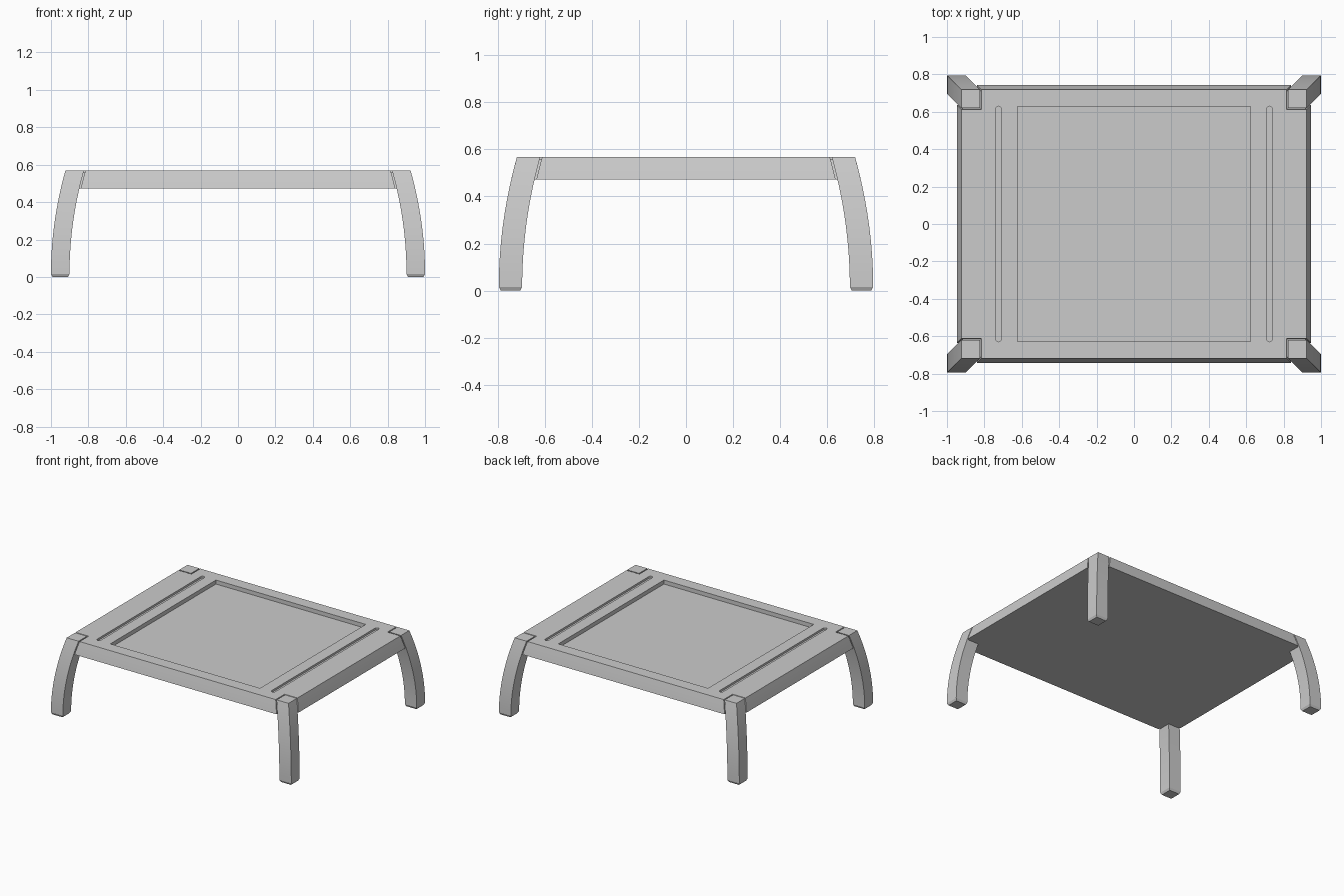
import bpy, bmesh, math

if "Cube" in bpy.data.objects:
    bpy.data.objects.remove(bpy.data.objects["Cube"])

TOP, BOTTOM, FOOT = 0.568, 0.473, 0.016
OX, OY, W = 1.0, 0.795, 0.099      # outer leg corner at the floor, leg width
LEAN, GAP = 0.077, 0.008           # inward sweep at the top, joint groove width


def lean(z):
    return LEAN * (max(z - FOOT, 0) / (TOP - FOOT)) ** 2


def loft(name, rings, smooth=False):
    """Closed solid through a stack of equal-length point rings."""
    bm = bmesh.new()
    loops = [[bm.verts.new(p) for p in r] for r in rings]
    n = len(loops[0])
    for a, b in zip(loops, loops[1:]):
        for i in range(n):
            j = (i + 1) % n
            bm.faces.new((a[i], a[j], b[j], b[i]))
    bm.faces.new(loops[0][::-1])
    bm.faces.new(loops[-1])
    bmesh.ops.recalc_face_normals(bm, faces=bm.faces)
    me = bpy.data.meshes.new(name)
    bm.to_mesh(me)
    bm.free()
    ob = bpy.data.objects.new(name, me)
    bpy.context.collection.objects.link(ob)
    if smooth:
        bpy.ops.object.select_all(action='DESELECT')
        ob.select_set(True)
        bpy.context.view_layer.objects.active = ob
        bpy.ops.object.shade_smooth_by_angle(angle=math.radians(25))
    return ob


def rect(x0, x1, y0, y1, z):
    return [(x0, y0, z), (x1, y0, z), (x1, y1, z), (x0, y1, z)]


def leg_ring(z, sx, sy, out=0.0, inn=0.0):
    """Leg section at height z; out / inn move its outer / inner faces outward / inward."""
    d = lean(z)
    return rect(sx * (OX - d + out), sx * (OX - d - W - inn),
                sy * (OY - d + out), sy * (OY - d - W - inn), z)


def steps(z0, z1, n):
    return [z0 + (z1 - z0) * i / n for i in range(n + 1)]


def cut(ob, cutter):
    cutter.hide_render = True
    m = ob.modifiers.new("cut", 'BOOLEAN')
    m.operation, m.solver, m.object = 'DIFFERENCE', 'EXACT', cutter
    bpy.context.view_layer.objects.active = ob
    bpy.ops.object.modifier_apply(modifier=m.name)
    bpy.data.objects.remove(cutter)


# Table top, its edges following the sweep of the legs
slab = loft("table_top", [rect(-OX + lean(z), OX - lean(z), -OY + lean(z), OY - lean(z), z)
                          for z in steps(BOTTOM, TOP, 4)])

# Square recess in the middle
cut(slab, loft("recess_cutter", [rect(-0.623, 0.623, -0.628, 0.628, z) for z in (TOP - 0.03, 0.7)]))

# Thin round-ended grooves at either side
for s in (-1, 1):
    r, ends = 0.015, []
    for k in range(14):
        a = math.pi * (k % 7) / 6 + (math.pi if k > 6 else 0)
        ends.append((s * 0.725 + r * math.cos(a), (0.615 if k < 7 else -0.615) + r * math.sin(a)))
    cut(slab, loft("groove_cutter", [[(x, y, z) for x, y in ends] for z in (TOP - 0.015, 0.7)]))

# Legs, each with a tapered foot and a shallow joint groove against the top
for fx, sx in (("left", -1), ("right", 1)):
    for fy, sy in (("front", -1), ("back", 1)):
        tag = fy + "_" + fx
        cut(slab, loft("joint_cutter", [leg_ring(z, sx, sy, 0.05, GAP)
                                        for z in [0.42] + steps(BOTTOM, TOP, 4) + [0.6]]))
        loft("joint_" + tag, [leg_ring(z, sx, sy, -0.01, GAP)
                              for z in steps(BOTTOM, TOP - 0.01, 4)])
        foot = leg_ring(0, sx, sy, -0.008, -0.008)
        loft("leg_" + tag, [foot] + [leg_ring(z, sx, sy) for z in steps(FOOT, TOP, 14)], True)

bpy.context.view_layer.objects.active = slab
bpy.ops.object.select_all(action='DESELECT')
slab.select_set(True)
bpy.ops.object.shade_smooth_by_angle(angle=math.radians(25))
